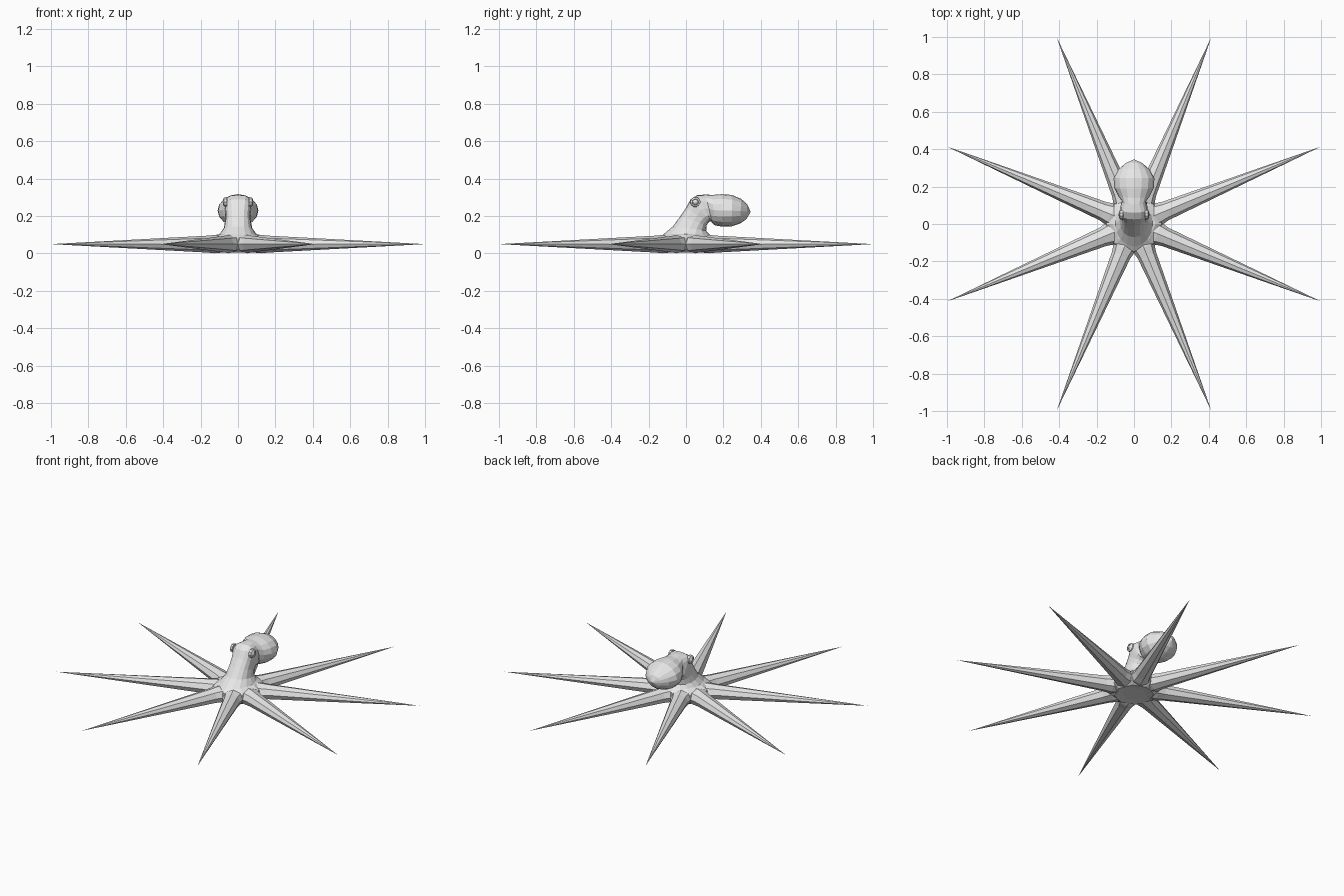
import bpy, bmesh, math
from mathutils import Vector

if "Cube" in bpy.data.objects:
    bpy.data.objects.remove(bpy.data.objects["Cube"])

skin = bpy.data.materials.new("light_grey")
skin.diffuse_color = (0.8, 0.8, 0.8, 1)
skin.use_nodes = True
skin.node_tree.nodes["Principled BSDF"].inputs["Base Color"].default_value = skin.diffuse_color


def finish(name, bm):
    bmesh.ops.recalc_face_normals(bm, faces=bm.faces)
    me = bpy.data.meshes.new(name)
    bm.to_mesh(me)
    bm.free()
    me.materials.append(skin)
    ob = bpy.data.objects.new(name, me)
    bpy.context.collection.objects.link(ob)
    return ob


def loft(name, rings, tip=None):
    """Skin a list of point rings; cap the start, close the end with a tip or cap."""
    bm = bmesh.new()
    loops = [[bm.verts.new(p) for p in r] for r in rings]
    n = len(loops[0])
    for a, b in zip(loops, loops[1:]):
        for i in range(n):
            j = (i + 1) % n
            bm.faces.new((a[i], a[j], b[j], b[i]))
    bm.faces.new(loops[0])
    if tip is not None:
        t = bm.verts.new(tip)
        for i in range(n):
            bm.faces.new((loops[-1][i], loops[-1][(i + 1) % n], t))
    else:
        bm.faces.new(loops[-1])
    return finish(name, bm)


# Eight straight tapering arms with octagonal section
def arm_ring(ang, r, w, h):
    out = Vector((math.cos(ang), math.sin(ang), 0))
    side = Vector((-out.y, out.x, 0))
    c = out * r + Vector((0, 0, 0.05))
    return [c + side * (w * math.cos(k * math.pi / 4)) + Vector((0, 0, h * math.sin(k * math.pi / 4)))
            for k in range(8)]


for k in range(8):
    a = math.radians(22.5 + 45 * k)
    tip = Vector((math.cos(a), math.sin(a), 0)) * 1.0824 + Vector((0, 0, 0.05))
    loft(f"arm_{k + 1}", [arm_ring(a, 0.04, 0.05, 0.04), arm_ring(a, 0.135, 0.062, 0.049),
                          arm_ring(a, 0.18, 0.052, 0.045)], tip)

# Central hub, its corners sit in the valleys between the arms
hub = [(0.07, 0.008), (0.115, 0.004), (0.145, 0.022), (0.155, 0.05), (0.148, 0.078), (0.115, 0.1), (0.07, 0.11)]
loft("hub", [[(r * math.cos(k * math.pi / 4), r * math.sin(k * math.pi / 4), z) for k in range(8)]
             for r, z in hub])

# Neck, head and mantle: front/top point, back/bottom point, half width, squareness
sections = [
    (-0.145, 0.085, 0.150, 0.085, 0.135, 2.0),
    (-0.120, 0.103, 0.125, 0.103, 0.100, 2.0),
    (-0.070, 0.145, 0.108, 0.122, 0.077, 2.2),
    (-0.030, 0.200, 0.110, 0.150, 0.068, 2.5),
    (0.000, 0.245, 0.120, 0.165, 0.067, 2.8),
    (0.025, 0.290, 0.130, 0.172, 0.071, 3.2),
    (0.060, 0.312, 0.135, 0.170, 0.071, 3.2),
    (0.105, 0.315, 0.140, 0.163, 0.063, 2.6),
    (0.140, 0.313, 0.155, 0.150, 0.083, 2.0),
    (0.190, 0.317, 0.195, 0.143, 0.106, 2.0),
    (0.245, 0.313, 0.245, 0.145, 0.109, 2.0),
    (0.295, 0.292, 0.290, 0.160, 0.083, 2.0),
    (0.328, 0.262, 0.322, 0.183, 0.045, 2.0),
]


def body_ring(fy, fz, by, bz, w, e, n=16):
    pts = []
    for k in range(n):
        t = 2 * math.pi * k / n
        c, s = math.cos(t), math.sin(t)
        u = math.copysign(abs(c) ** (2 / e), c)
        v = math.copysign(abs(s) ** (2 / e), s)
        pts.append(((w * v), (fy + by) / 2 + (fy - by) / 2 * u, (fz + bz) / 2 + (fz - bz) / 2 * u))
    return pts


loft("head_and_mantle", [body_ring(*s) for s in sections], (0, 0.346, 0.222))

# Eyes with a raised lid ring
for sx, label in ((-1, "left"), (1, "right")):
    bm = bmesh.new()
    bmesh.ops.create_uvsphere(bm, u_segments=10, v_segments=6, radius=0.017)
    for v in bm.verts:
        v.co += Vector((sx * 0.066, 0.05, 0.275))
    finish(label + "_eye", bm)
    rings = []
    for r, x in ((0.028, 0.058), (0.026, 0.074), (0.017, 0.079), (0.014, 0.070)):
        rings.append([(sx * x, 0.05 + r * math.cos(k * math.pi / 5), 0.275 + r * math.sin(k * math.pi / 5))
                      for k in range(10)])
    loft(label + "_eyelid", rings)
